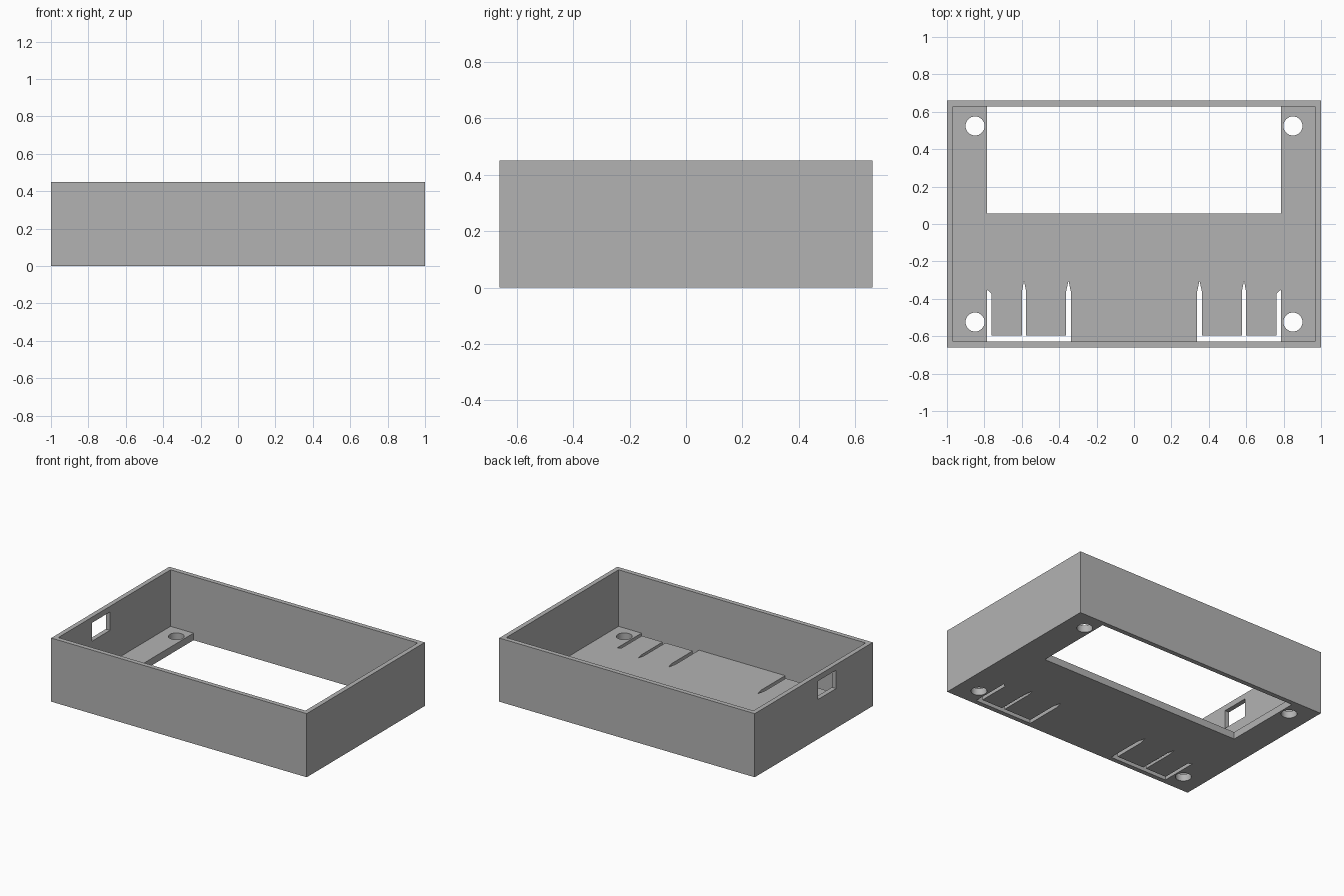
import bpy
import bmesh
from math import cos, sin, tau

if "Cube" in bpy.data.objects:
    bpy.data.objects.remove(bpy.data.objects["Cube"], do_unlink=True)

W, D, H = 1.0, 0.66, 0.45        # half width, half depth, height
IX, IY = 0.967, 0.627            # inner half sizes
FLOOR = 0.05

grey = bpy.data.materials.new("plain_grey")
grey.use_nodes = True
colour = (0.45, 0.45, 0.45, 1)
grey.diffuse_color = colour
grey.node_tree.nodes["Principled BSDF"].inputs["Base Color"].default_value = colour


def prism(name, outline, z0, z1):
    """Extrude a flat outline from z0 to z1."""
    bm = bmesh.new()
    face = bm.faces.new([bm.verts.new((x, y, z0)) for x, y in outline])
    top = bmesh.ops.extrude_face_region(bm, geom=[face])["geom"]
    verts = [v for v in top if isinstance(v, bmesh.types.BMVert)]
    bmesh.ops.translate(bm, vec=(0, 0, z1 - z0), verts=verts)
    bmesh.ops.recalc_face_normals(bm, faces=bm.faces)
    mesh = bpy.data.meshes.new(name)
    bm.to_mesh(mesh)
    bm.free()
    mesh.materials.append(grey)
    ob = bpy.data.objects.new(name, mesh)
    bpy.context.collection.objects.link(ob)
    return ob


def rect(x0, x1, y0, y1):
    return [(x0, y0), (x1, y0), (x1, y1), (x0, y1)]


def cut(body, name, outline, z0=-0.1, z1=0.2):
    """Subtract a prism from the body and discard the cutter."""
    cutter = prism(name, outline, z0, z1)
    cutter.hide_render = True
    mod = body.modifiers.new(name, "BOOLEAN")
    mod.operation, mod.solver, mod.object = "DIFFERENCE", "EXACT", cutter
    bpy.context.view_layer.objects.active = body
    bpy.ops.object.modifier_apply(modifier=mod.name)
    bpy.data.objects.remove(cutter, do_unlink=True)


# Open tray with a thin wall
case = prism("enclosure_tray", rect(-W, W, -D, D), 0, H)
cut(case, "cavity", rect(-IX, IX, -IY, IY), FLOOR, H + 0.1)

# Large display opening, and the cable window in one side wall
cut(case, "display_opening", rect(-0.787, 0.787, 0.055, IY))
cut(case, "cable_window", rect(-W - 0.1, -0.9, -0.25, -0.05), 0.28, 0.41)

# Slots that free two flexible push tabs on each side, with pointed ends
low, base = -IY, -0.595
slots = [
    (0.337, low), (0.787, low), (0.787, -0.35), (0.762, -0.372), (0.762, base),
    (0.599, base), (0.599, -0.36), (0.588, -0.303), (0.577, -0.36), (0.577, base),
    (0.364, base), (0.364, -0.365), (0.35, -0.303), (0.337, -0.365),
]
for side in (-1, 1):
    cut(case, "tab_slots", [(side * x, y) for x, y in slots])
    # Screw holes near the corners
    for y in (-0.524, 0.524):
        ring = [(side * 0.85 + 0.051 * cos(tau * i / 32), y + 0.051 * sin(tau * i / 32))
                for i in range(32)]
        cut(case, "screw_hole", ring)

# Smooth the hole walls, keep the box edges sharp
bpy.ops.object.select_all(action="DESELECT")
case.select_set(True)
bpy.context.view_layer.objects.active = case
bpy.ops.object.shade_smooth_by_angle(angle=0.5)
